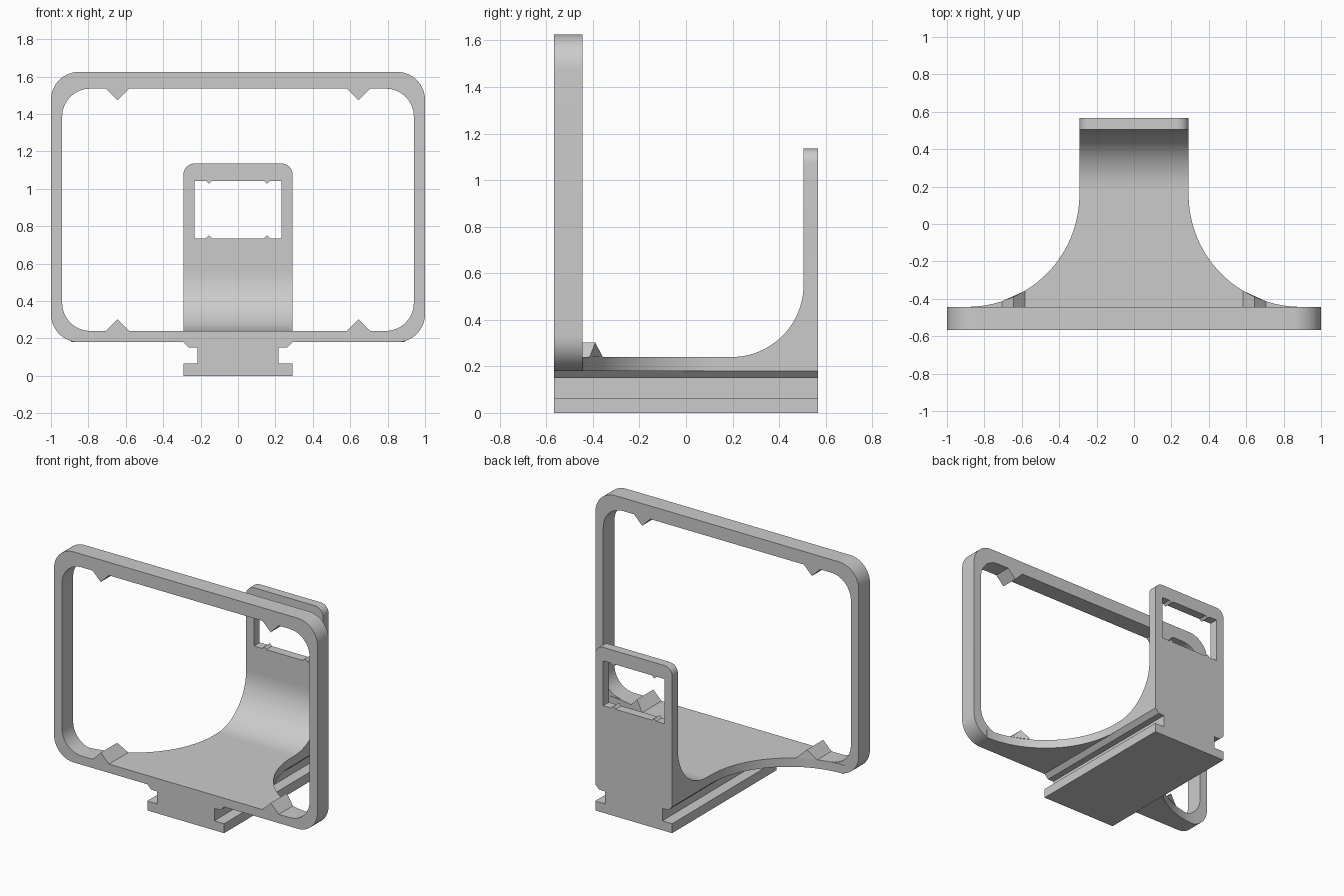
import bpy, bmesh
from math import sin, cos, pi, radians, sqrt

cube = bpy.data.objects.get("Cube")
if cube:
    bpy.data.objects.remove(cube, do_unlink=True)

grey = bpy.data.materials.new("light grey")
grey.use_nodes = True
colour = (0.6, 0.6, 0.6, 1)
grey.diffuse_color = colour
bsdf = next(n for n in grey.node_tree.nodes if n.type == 'BSDF_PRINCIPLED')
bsdf.inputs["Base Color"].default_value = colour

# How a profile point (u, v) and a depth w map to x, y, z
ALONG = {'x': lambda u, v, w: (w, u, v),
         'y': lambda u, v, w: (u, w, v),
         'z': lambda u, v, w: (u, v, w)}


def arc(cx, cy, r, a0, a1, n=16):
    return [(cx + r * cos(radians(a0 + (a1 - a0) * i / n)),
             cy + r * sin(radians(a0 + (a1 - a0) * i / n))) for i in range(n + 1)]


def finish(name, bm):
    bmesh.ops.recalc_face_normals(bm, faces=bm.faces)
    mesh = bpy.data.meshes.new(name)
    bm.to_mesh(mesh)
    bm.free()
    mesh.materials.append(grey)
    mesh.shade_smooth()
    mesh.set_sharp_from_angle(angle=radians(25))
    obj = bpy.data.objects.new(name, mesh)
    bpy.context.collection.objects.link(obj)
    return obj


def extrude(name, axis, lo, hi, outline, hole=None):
    """Extrude an outline along an axis; a hole has as many points as the outline."""
    bm = bmesh.new()

    def ring(points, w):
        return [bm.verts.new(ALONG[axis](u, v, w(u) if callable(w) else w))
                for u, v in points]

    def bridge(a, b):
        for i in range(len(a)):
            j = (i + 1) % len(a)
            bm.faces.new((a[i], a[j], b[j], b[i]))

    a, b = ring(outline, lo), ring(outline, hi)
    bridge(a, b)
    if hole:
        c, d = ring(hole, lo), ring(hole, hi)
        bridge(c, d)
        bridge(a, c)
        bridge(b, d)
    else:
        bm.faces.new(a)
        bm.faces.new(b)
    return finish(name, bm)


def rounded(x, z0, z1, r_low, r_top):
    pts = []
    for sx, z, sz, r, a in ((1, z0, 1, r_low, -90), (1, z1, -1, r_top, 0),
                            (-1, z1, -1, r_top, 90), (-1, z0, 1, r_low, 180)):
        pts += arc(sx * (x - r), z + sz * r, r, a, a + 90)
    return pts


FRONT, FRAME_BACK, ARM_FRONT, BACK = -0.567, -0.445, 0.505, 0.567
DECK_LOW, DECK_TOP, HALF = 0.18, 0.24, 0.292
FLARE_X, FLARE_Y, FLARE_R = 0.892, 0.157, 0.6

# Large front frame
extrude("front_frame", 'y', FRONT, FRAME_BACK,
        rounded(1, DECK_LOW, 1.625, 0.15, 0.15),
        rounded(0.94, DECK_TOP, 1.535, 0.15, 0.15))


def flare_y(x):
    return FLARE_Y - sqrt(FLARE_R ** 2 - (FLARE_X - abs(x)) ** 2)


# Pointed retaining tabs: lower ones run back to the edge of the deck
for side, s in (("left", 1), ("right", -1)):
    for level, z, d, end in (("lower", DECK_TOP, 1, flare_y),
                             ("upper", 1.535, -1, FRAME_BACK)):
        tip = [(s * 0.583, z), (s * 0.645, z + d * 0.062), (s * 0.707, z)]
        extrude(f"{level}_tab_{side}", 'y', FRONT, end, tip)

# Deck with concave flares
flare = [p for p in arc(FLARE_X, FLARE_Y, FLARE_R, 180, 270, 28)]
edge = [(HALF, ARM_FRONT)] + flare + [(FLARE_X, FRAME_BACK)]
extrude("deck", 'z', DECK_LOW, DECK_TOP,
        edge + [(-x, y) for x, y in reversed(edge)])

# Sweep from the deck up to the rear arm
R = 0.31
extrude("arm_fillet", 'x', -HALF, HALF,
        arc(ARM_FRONT - R, DECK_TOP + R, R, -90, 0, 24) + [(ARM_FRONT, DECK_TOP)])

# Rear arm: solid lower panel, windowed upper panel
WIN_LOW, WIN_TOP, WIN_X = 0.735, 1.042, 0.232
SPLIT = 0.68
extrude("arm_panel", 'y', ARM_FRONT, BACK,
        [(-HALF, DECK_LOW), (HALF, DECK_LOW), (HALF, SPLIT), (-HALF, SPLIT)])
extrude("arm_window_frame", 'y', ARM_FRONT, BACK,
        rounded(HALF, SPLIT, 1.135, 0.0001, 0.06),
        rounded(WIN_X, WIN_LOW, WIN_TOP, 0.0001, 0.0001))
for side, s in (("left", 1), ("right", -1)):
    for level, z, d in (("lower", WIN_LOW, 1), ("upper", WIN_TOP, -1)):
        x = s * 0.155
        extrude(f"window_{level}_tab_{side}", 'y', ARM_FRONT, BACK,
                [(x - 0.016, z), (x, z + d * 0.016), (x + 0.016, z)])

# Mounting rail with side grooves
half_rail = [(HALF, 0), (HALF, 0.065), (0.217, 0.065), (0.217, 0.15),
             (0.262, 0.15), (HALF, DECK_LOW)]
extrude("mounting_rail", 'y', FRONT, BACK,
        half_rail + [(-x, z) for x, z in reversed(half_rail)])
